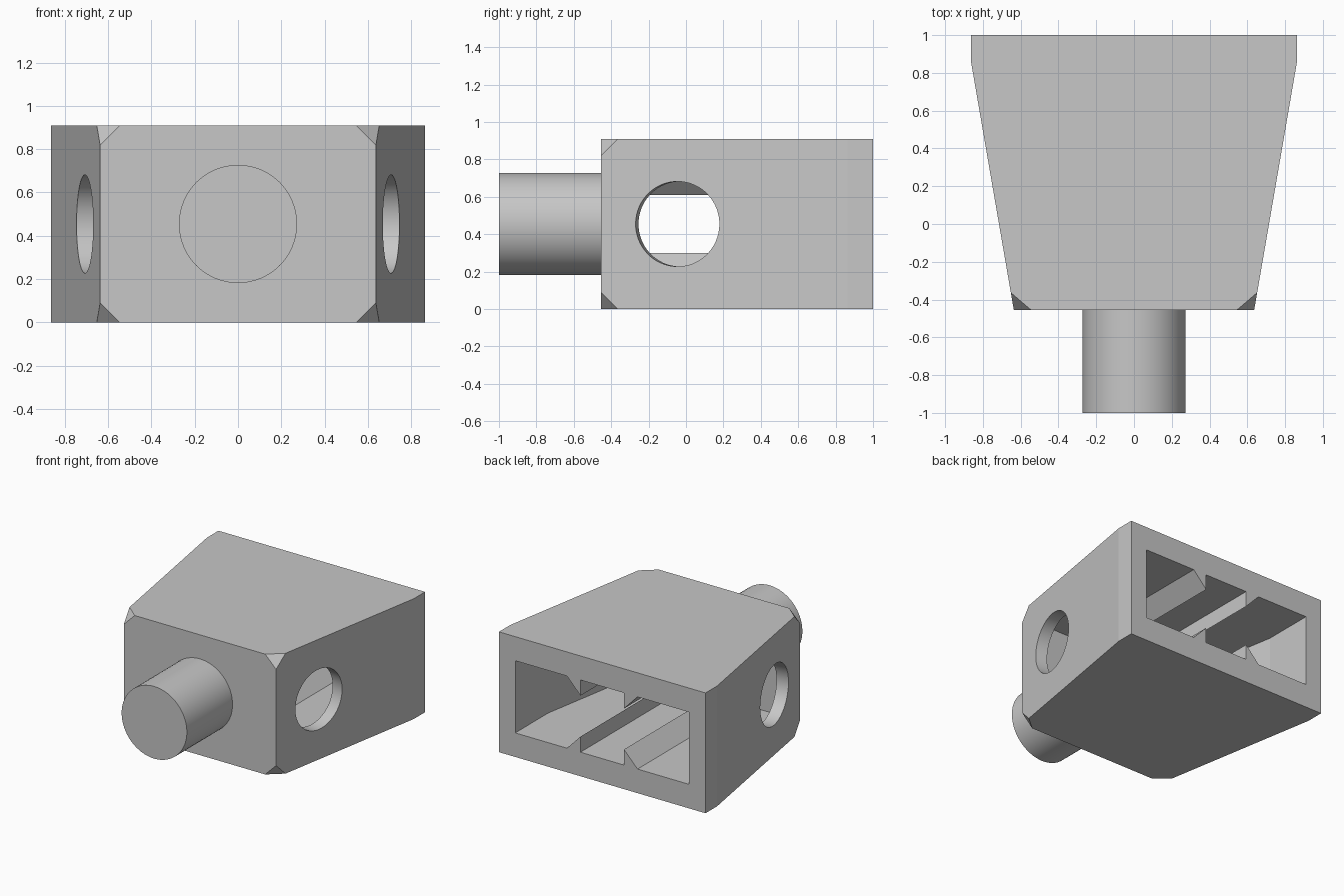
import bpy, bmesh, math
from mathutils import Vector, Matrix

if "Cube" in bpy.data.objects:
    bpy.data.objects.remove(bpy.data.objects["Cube"])

U = 1 / 11                      # design unit
H = 10 * U                      # body height
FRONT = 1 - 16 * U              # y of the body's front face
MID = H / 2

grey = bpy.data.materials.new("light grey")
grey.diffuse_color = (0.57, 0.57, 0.57, 1)
grey.use_nodes = True
grey.node_tree.nodes["Principled BSDF"].inputs["Base Color"].default_value = grey.diffuse_color


def finish(name, bm):
    bmesh.ops.recalc_face_normals(bm, faces=bm.faces[:])
    me = bpy.data.meshes.new(name)
    bm.to_mesh(me)
    bm.free()
    me.materials.append(grey)
    ob = bpy.data.objects.new(name, me)
    bpy.context.collection.objects.link(ob)
    return ob


def prism(name, points, offset):
    """Extrude a closed polygon along an offset."""
    bm = bmesh.new()
    face = bm.faces.new([bm.verts.new(p) for p in points])
    new = bmesh.ops.extrude_face_region(bm, geom=[face])["geom"]
    verts = [v for v in new if isinstance(v, bmesh.types.BMVert)]
    bmesh.ops.translate(bm, verts=verts, vec=offset)
    # extrusion keeps the start face, so the prism is closed
    return finish(name, bm)


def cylinder(name, radius, length, centre, axis):
    bm = bmesh.new()
    rot = Vector((0, 0, 1)).rotation_difference(Vector(axis)).to_matrix().to_4x4()
    bmesh.ops.create_cone(bm, cap_ends=True, segments=64, radius1=radius,
                          radius2=radius, depth=length,
                          matrix=Matrix.Translation(centre) @ rot)
    return finish(name, bm)


def boolean(target, tool, operation):
    mod = target.modifiers.new(operation, 'BOOLEAN')
    mod.operation = operation
    mod.solver = 'EXACT'
    mod.object = tool
    bpy.context.view_layer.objects.active = target
    bpy.ops.object.modifier_apply(modifier=mod.name)
    bpy.data.objects.remove(tool)


# Tapered body with clipped front corners
back_x, front_x, bend_y = 9.5 * U, 7 * U, 1 - 1.5 * U
slope = (back_x - front_x) / (bend_y - FRONT)
bm = bmesh.new()
for s in (-1, 1):
    for z, inward in ((0, U), (H, -U)):
        for p in ((back_x, 1, z), (back_x, bend_y, z),
                  (front_x + slope * U, FRONT + U, z),
                  (front_x - U, FRONT, z), (front_x, FRONT, z + inward)):
            bm.verts.new((s * p[0], p[1], p[2]))
bmesh.ops.convex_hull(bm, input=bm.verts[:])
bmesh.ops.dissolve_limit(bm, angle_limit=0.01, verts=bm.verts[:], edges=bm.edges[:])
body = finish("body", bm)

# Front peg
peg = cylinder("peg", 3 * U, 7 * U, (0, -1 + 3.5 * U, MID), (0, 1, 0))
boolean(body, peg, 'UNION')

# Hollow: tapered plan crossed with a ridged section, open at the back
end_y, wide = FRONT + 2 * U, 8 * U
wall = 1.015 * U
taper_y = bend_y - (back_x - wall - wide) / slope
end_x = front_x + slope * 2 * U - wall
half = [(wide, 1.1), (wide, taper_y), (end_x, end_y)]
plan = half + [(-x, y) for x, y in reversed(half)]
hollow = prism("hollow_cutter", [(x, y, 0) for x, y in plan], (0, 0, H))

lo, tip, foot, ridge_x = 2 * U, 0.30, 0.295, 2 * U
floor = [(-1, lo), (-foot, lo), (-ridge_x, tip), (-ridge_x, lo),
         (ridge_x, lo), (ridge_x, tip), (foot, lo), (1, lo)]
section = floor + [(x, H - z) for x, z in reversed(floor)]
ridged = prism("section_cutter", [(x, -0.6, z) for x, z in section], (0, 2, 0))
boolean(hollow, ridged, 'INTERSECT')
boolean(body, hollow, 'DIFFERENCE')

# Round holes square to the slanted side walls
hole_y = FRONT + 4.5 * U
hole_x = front_x + slope * 4.5 * U
for s in (-1, 1):
    axis = Vector((s, -slope, 0)).normalized()
    hole = cylinder("hole_cutter", 2.5 * U, 0.26, Vector((s * hole_x, hole_y, MID)), axis)
    boolean(body, hole, 'DIFFERENCE')

# Smooth only the round surfaces
bpy.ops.object.select_all(action='DESELECT')
body.select_set(True)
bpy.context.view_layer.objects.active = body
bpy.ops.object.shade_smooth_by_angle(angle=math.radians(7))
